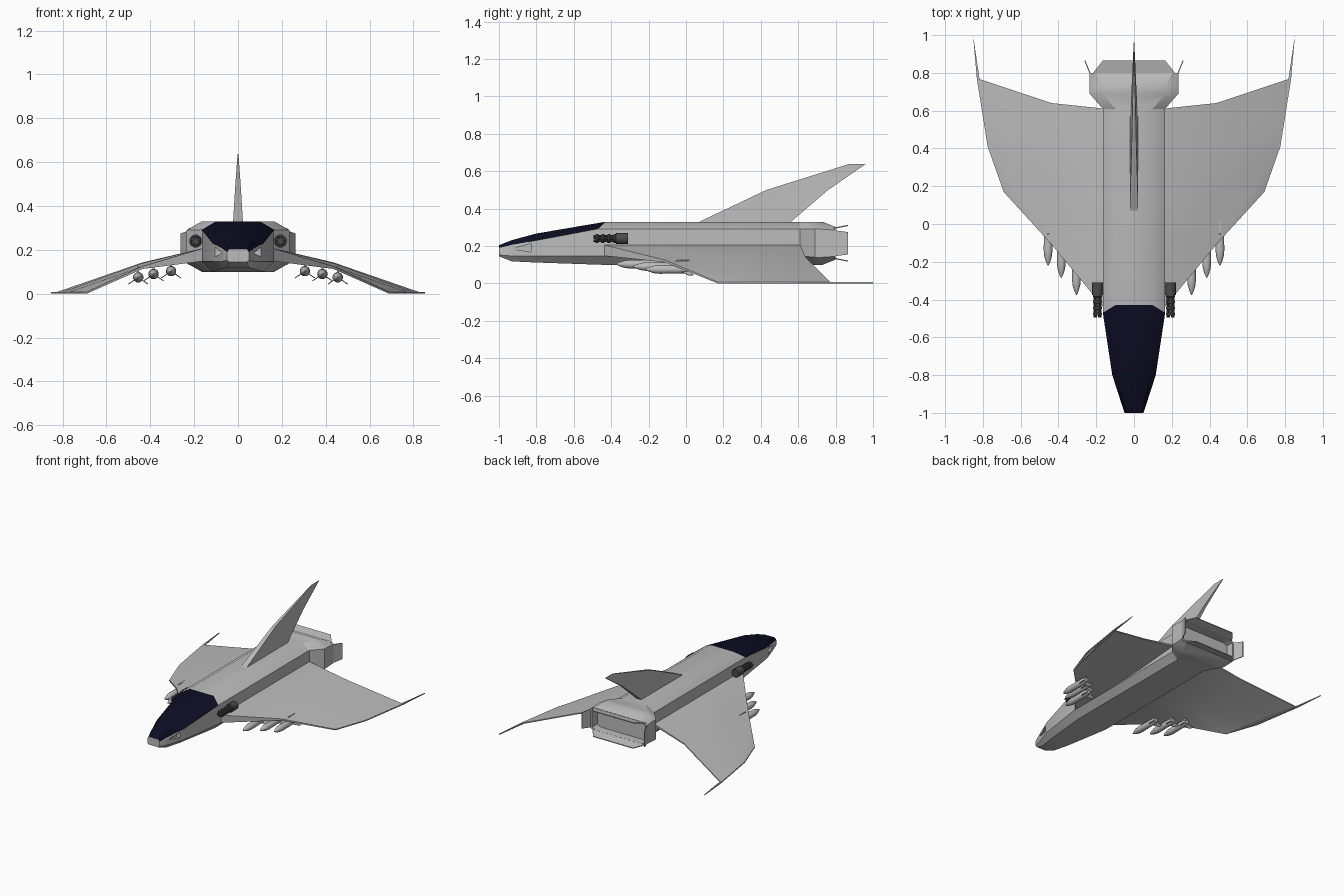
import bpy
import bmesh
import math
from mathutils import Vector

old = bpy.data.objects.get("Cube")
if old:
    bpy.data.objects.remove(old, do_unlink=True)


def material(name, rgb):
    m = bpy.data.materials.new(name)
    m.use_nodes = True
    m.diffuse_color = (*rgb, 1)
    m.node_tree.nodes["Principled BSDF"].inputs["Base Color"].default_value = (*rgb, 1)
    return m


GREY = material("hull grey", (0.5, 0.5, 0.5))
GLASS = material("navy glass", (0.004, 0.004, 0.018))
GUNMETAL = material("gunmetal", (0.07, 0.07, 0.07))
parts = []


def loft(name, rings, mats=(GREY,), mirror=False, rule=None):
    """Skin a row of equal-length closed rings and cap both ends."""
    bm = bmesh.new()
    rows = [[bm.verts.new(p) for p in ring] for ring in rings]
    n = len(rows[0])
    for s, (a, b) in enumerate(zip(rows, rows[1:])):
        for i in range(n):
            j = (i + 1) % n
            f = bm.faces.new((a[i], a[j], b[j], b[i]))
            if rule:
                f.material_index = rule(s, i)
    bm.faces.new(rows[0])
    bm.faces.new(rows[-1])
    bmesh.ops.recalc_face_normals(bm, faces=bm.faces)
    me = bpy.data.meshes.new(name)
    bm.to_mesh(me)
    bm.free()
    for m in mats:
        me.materials.append(m)
    ob = bpy.data.objects.new(name, me)
    bpy.context.collection.objects.link(ob)
    if mirror:
        ob.modifiers.new("mirror", 'MIRROR')
    parts.append(ob)
    return ob


def slab(name, pts, offset, mirror=False):
    o = Vector(offset)
    return loft(name, [[Vector(p) - o for p in pts], [Vector(p) + o for p in pts]],
                mirror=mirror)


def tube(name, x, z, profile, sides, mat):
    """Turned part along y from (y, radius) pairs, on both sides."""
    turns = [math.tau * (i + 0.5) / sides for i in range(sides)]
    return loft(name, [[(x + r * math.cos(t), y, z + r * math.sin(t)) for t in turns]
                       for y, r in profile], (mat,), mirror=True)


def hull_ring(y, half, skew=0):
    """Eight-sided section: top, shoulder, chine, keel on each side."""
    ys = (y + skew, y - skew, y, y)
    right = [(x, yy, z) for (x, z), yy in zip(half, ys)]
    return right + [(-x, yy, z) for x, yy, z in reversed(right)]


# Fuselage with the canopy as its upper nose faces
main = [(0.10, 0.33), (0.165, 0.292), (0.165, 0.148), (0.12, 0.10)]
fuselage = loft("fuselage", [
    hull_ring(-1.0, [(0.04, 0.205), (0.05, 0.19), (0.05, 0.152), (0.04, 0.145)]),
    hull_ring(-0.93, [(0.058, 0.232), (0.073, 0.207), (0.073, 0.147), (0.05, 0.118)]),
    hull_ring(-0.8, [(0.078, 0.267), (0.115, 0.23), (0.115, 0.147), (0.075, 0.112)]),
    hull_ring(-0.45, main, 0.02),
    hull_ring(0.63, main),
], (GREY, GLASS), rule=lambda s, i: int(s < 3 and i in (0, 6, 7)))

# Wedge-shaped nose intakes cut into the sides
wedge = [(-0.93, 0.185), (-0.83, 0.213), (-0.83, 0.168)]
cutter = loft("intake_cutter", [[(x, y, z) for y, z in wedge] for x in (0.072, 0.2)],
              mirror=True)
cutter.hide_render = True
cut = fuselage.modifiers.new("intakes", 'BOOLEAN')
cut.object = cutter
cut.operation = 'DIFFERENCE'
cut.solver = 'EXACT'
bpy.context.view_layer.objects.active = fuselage
bpy.ops.object.modifier_apply(modifier=cut.name)
parts.remove(cutter)
bpy.data.objects.remove(cutter, do_unlink=True)

# Engine housing with a recessed outlet
wide = [(0.165, 0.33), (0.235, 0.29), (0.235, 0.14), (0.165, 0.10)]
rear = [(0.205, 0.302), (0.235, 0.285), (0.235, 0.145), (0.205, 0.128)]
inner = [(x * 0.93, 0.215 + (z - 0.215) * 0.9) for x, z in rear]
loft("engine_housing", [
    hull_ring(0.61, main), hull_ring(0.69, wide), hull_ring(0.73, wide),
    hull_ring(0.8, rear), hull_ring(0.8, inner), hull_ring(0.74, inner)])

# Nozzle flaps
for name, sign in (("upper", 1), ("lower", -1)):
    zf, zr = 0.215 + sign * 0.08, 0.215 + sign * 0.095
    slab(name + "_nozzle_flap", [(-0.225, 0.79, zf), (0.225, 0.79, zf),
                                 (0.165, 0.865, zr), (-0.165, 0.865, zr)], (0, 0, 0.003))
slab("side_nozzle_flap", [(0.23, 0.79, 0.145), (0.23, 0.79, 0.285),
                          (0.26, 0.865, 0.275), (0.26, 0.865, 0.155)], (0.003, 0, 0), True)


# Drooping wings: upper surface points, then lower ones back to the front
def wing_ring(points, thickness):
    upper = [Vector(p) for p in points]
    lower = [p - Vector((0, 0, t)) for p, t in zip(upper, thickness)]
    return upper + lower[::-1]


loft("wing", [
    wing_ring([(0.15, y, 0.21) for y in (-0.455, -0.1, 0.25, 0.61)],
              (0.06, 0.06, 0.045, 0.015)),
    wing_ring([(0.435, -0.11, 0.125), (0.435, 0.15, 0.14),
               (0.435, 0.4, 0.143), (0.435, 0.64, 0.14)],
              (0.012, 0.022, 0.02, 0.008)),
    wing_ring([(0.69, 0.17, 0.008), (0.77, 0.41, 0.008),
               (0.80, 0.6, 0.008), (0.825, 0.77, 0.008)], (0.008,) * 4),
], mirror=True)
slab("wingtip_spike", [(0.69, 0.17, 0.004), (0.775, 0.41, 0.004),
                       (0.832, 0.77, 0.004), (0.852, 1.0, 0.004),
                       (0.818, 0.77, 0.004)], (0, 0, 0.004), True)

# Swept tail fin, thinning to the tip
loft("tail_fin", [
    [(-w, front, z), (w, front, z), (w * 0.9, back, z), (-w * 0.9, back, z)]
    for w, front, back, z in ((0.023, 0.05, 0.55, 0.32), (0.012, 0.43, 0.76, 0.50),
                              (0.002, 0.87, 0.96, 0.638))])

# Rotary guns: ringed barrel cluster and rear housing
GX, GZ = 0.193, 0.24
tube("gun_core", GX, GZ, [(-0.48, 0.013), (-0.35, 0.013)], 8, GUNMETAL)
for i in range(6):
    a = math.tau * i / 6
    tube(f"gun_barrel_{i + 1}", GX + 0.015 * math.cos(a), GZ + 0.015 * math.sin(a),
         [(-0.495, 0.006), (-0.35, 0.006)], 6, GUNMETAL)
for i in range(4):
    y = -0.485 + i * 0.032
    tube(f"gun_ring_{i + 1}", GX, GZ,
         [(y, 0.02), (y + 0.004, 0.025), (y + 0.013, 0.025), (y + 0.017, 0.02)], 12, GUNMETAL)
tube("gun_housing", GX, GZ, [(-0.375, 0.03), (-0.31, 0.03)], 12, GUNMETAL)

# Underwing missiles with pylons and tail fins
for n, (x, z, tip) in enumerate(((0.305, 0.103, -0.375), (0.385, 0.09, -0.285),
                                 (0.455, 0.075, -0.22)), 1):
    tube(f"missile_{n}", x, z, [(tip, 0.002), (tip + 0.02, 0.012), (tip + 0.05, 0.021),
                                (tip + 0.08, 0.024), (tip + 0.22, 0.022),
                                (tip + 0.25, 0.015)], 12, GREY)
    slab(f"missile_pylon_{n}", [(x, tip + 0.13, z), (x, tip + 0.24, z),
                                (x, tip + 0.24, z + 0.05), (x, tip + 0.17, z + 0.05)],
         (0.004, 0, 0), True)
    for side, angle in (("inner", 215), ("outer", 325)):
        a = math.radians(angle)
        dx, dz = 0.055 * math.cos(a), 0.055 * math.sin(a)
        slab(f"missile_{side}_fin_{n}",
             [(x, tip + 0.17, z), (x, tip + 0.24, z),
              (x + dx, tip + 0.26, z + dz), (x + dx, tip + 0.235, z + dz)],
             (-0.002 * math.sin(a), 0, 0.002 * math.cos(a)), True)

# Smooth shading with crisp creases
bpy.ops.object.select_all(action='DESELECT')
for ob in parts:
    ob.select_set(True)
bpy.context.view_layer.objects.active = fuselage
bpy.ops.object.shade_smooth_by_angle(angle=math.radians(34))
